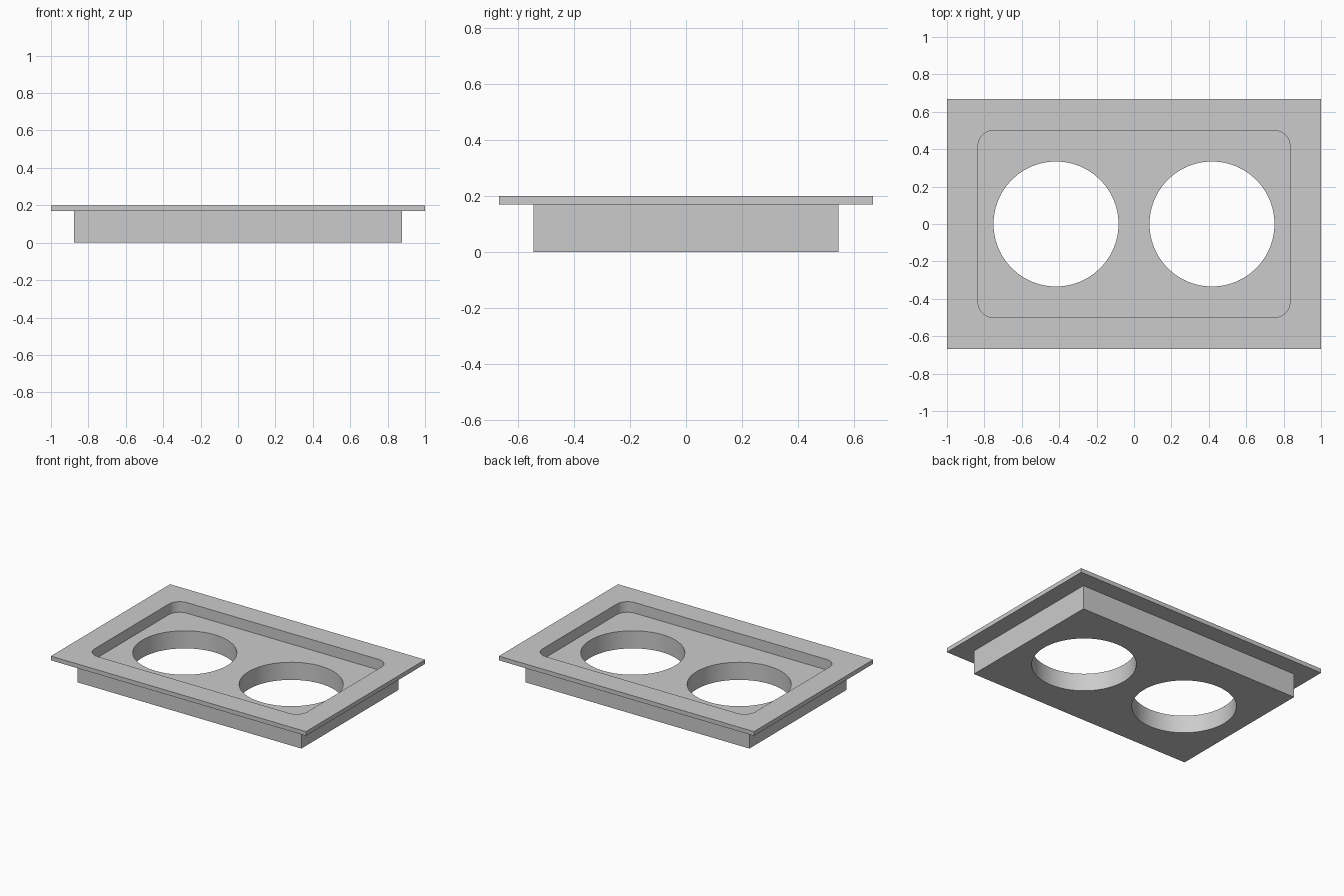
import bpy, bmesh
from math import cos, sin, pi

if "Cube" in bpy.data.objects:
    bpy.data.objects.remove(bpy.data.objects["Cube"])


def prism(name, outline, z0, z1):
    """Extrude a counter-clockwise outline from z0 up to z1."""
    bm = bmesh.new()
    face = bm.faces.new([bm.verts.new((x, y, z0)) for x, y in outline])
    top = bmesh.ops.extrude_face_region(bm, geom=[face])["geom"]
    bmesh.ops.translate(bm, vec=(0, 0, z1 - z0),
                        verts=[v for v in top if isinstance(v, bmesh.types.BMVert)])
    bmesh.ops.recalc_face_normals(bm, faces=bm.faces)
    mesh = bpy.data.meshes.new(name)
    bm.to_mesh(mesh)
    bm.free()
    obj = bpy.data.objects.new(name, mesh)
    bpy.context.collection.objects.link(obj)
    return obj


def rect(hx, hy):
    return [(-hx, -hy), (hx, -hy), (hx, hy), (-hx, hy)]


def rounded_rect(hx, hy, r, steps=10):
    pts = []
    for k, (sx, sy) in enumerate([(1, 1), (-1, 1), (-1, -1), (1, -1)]):
        for i in range(steps + 1):
            a = (k + i / steps) * pi / 2
            pts.append((sx * (hx - r) + r * cos(a), sy * (hy - r) + r * sin(a)))
    return pts


def circle(cx, r, n=96):
    return [(cx + r * cos(2 * pi * i / n), r * sin(2 * pi * i / n)) for i in range(n)]


def combine(obj, other, operation):
    mod = obj.modifiers.new(operation, 'BOOLEAN')
    mod.operation = operation
    mod.solver = 'EXACT'
    mod.object = other
    bpy.context.view_layer.objects.active = obj
    bpy.ops.object.modifier_apply(modifier=mod.name)
    bpy.data.objects.remove(other)


# Lower block joined to the thin overhanging flange
tray = prism("two_hole_tray", rect(0.878, 0.544), 0, 0.185)
combine(tray, prism("flange", rect(1.0, 0.667), 0.17, 0.2), 'UNION')

# Rounded recess in the top
combine(tray, prism("recess_cutter", rounded_rect(0.834, 0.5, 0.084), 0.125, 0.3), 'DIFFERENCE')

# Two round through holes
for side in (-1, 1):
    combine(tray, prism("hole_cutter", circle(side * 0.417, 0.334), -0.1, 0.3), 'DIFFERENCE')

# Smooth curved walls, crisp edges
bpy.ops.object.select_all(action='DESELECT')
tray.select_set(True)
bpy.context.view_layer.objects.active = tray
bpy.ops.object.shade_smooth_by_angle(angle=pi / 6)
